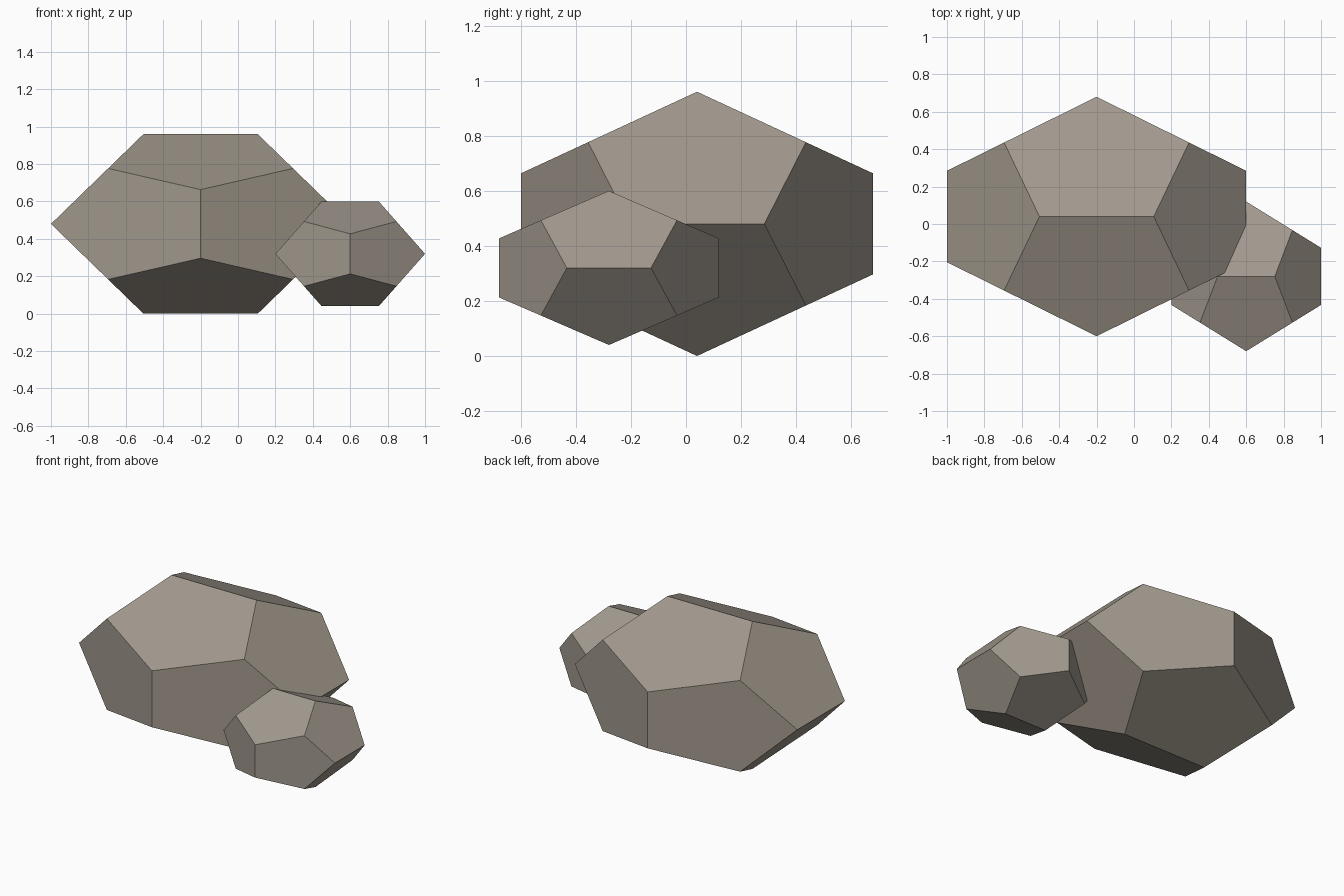
import bpy, bmesh, math
from mathutils import Vector

cube = bpy.data.objects.get("Cube")
if cube:
    bpy.data.objects.remove(cube, do_unlink=True)

# Warm grey stone
stone = bpy.data.materials.new("warm grey stone")
stone.use_nodes = True
color = (0.36, 0.32, 0.27, 1)
stone.diffuse_color = color
bsdf = stone.node_tree.nodes["Principled BSDF"]
bsdf.inputs["Base Color"].default_value = color
bsdf.inputs["Roughness"].default_value = 0.9

PHI = (1 + math.sqrt(5)) / 2


def boulder(name, center, half_size):
    """Twelve-sided boulder: a dodecahedron stretched to half_size."""
    signs = (-1, 1)
    points = [Vector((a, b, c)) for a in signs for b in signs for c in signs]
    for a in signs:
        for b in signs:
            p, q = a * PHI, b / PHI
            points += [Vector((p, q, 0)), Vector((0, p, q)), Vector((q, 0, p))]
    bm = bmesh.new()
    for p in points:
        bm.verts.new(p / PHI)
    bmesh.ops.convex_hull(bm, input=bm.verts[:])
    # Merge the hull triangles into flat pentagons
    bmesh.ops.dissolve_limit(bm, angle_limit=math.radians(2),
                             verts=bm.verts[:], edges=bm.edges[:])
    bmesh.ops.scale(bm, vec=half_size, verts=bm.verts[:])
    bmesh.ops.recalc_face_normals(bm, faces=bm.faces[:])
    mesh = bpy.data.meshes.new(name)
    bm.to_mesh(mesh)
    bm.free()
    mesh.materials.append(stone)
    obj = bpy.data.objects.new(name, mesh)
    obj.location = center
    bpy.context.collection.objects.link(obj)
    return obj


boulder("large_boulder", (-0.2, 0.04, 0.48), (0.8, 0.64, 0.48))
boulder("small_boulder", (0.6, -0.28, 0.32), (0.4, 0.4, 0.28))
